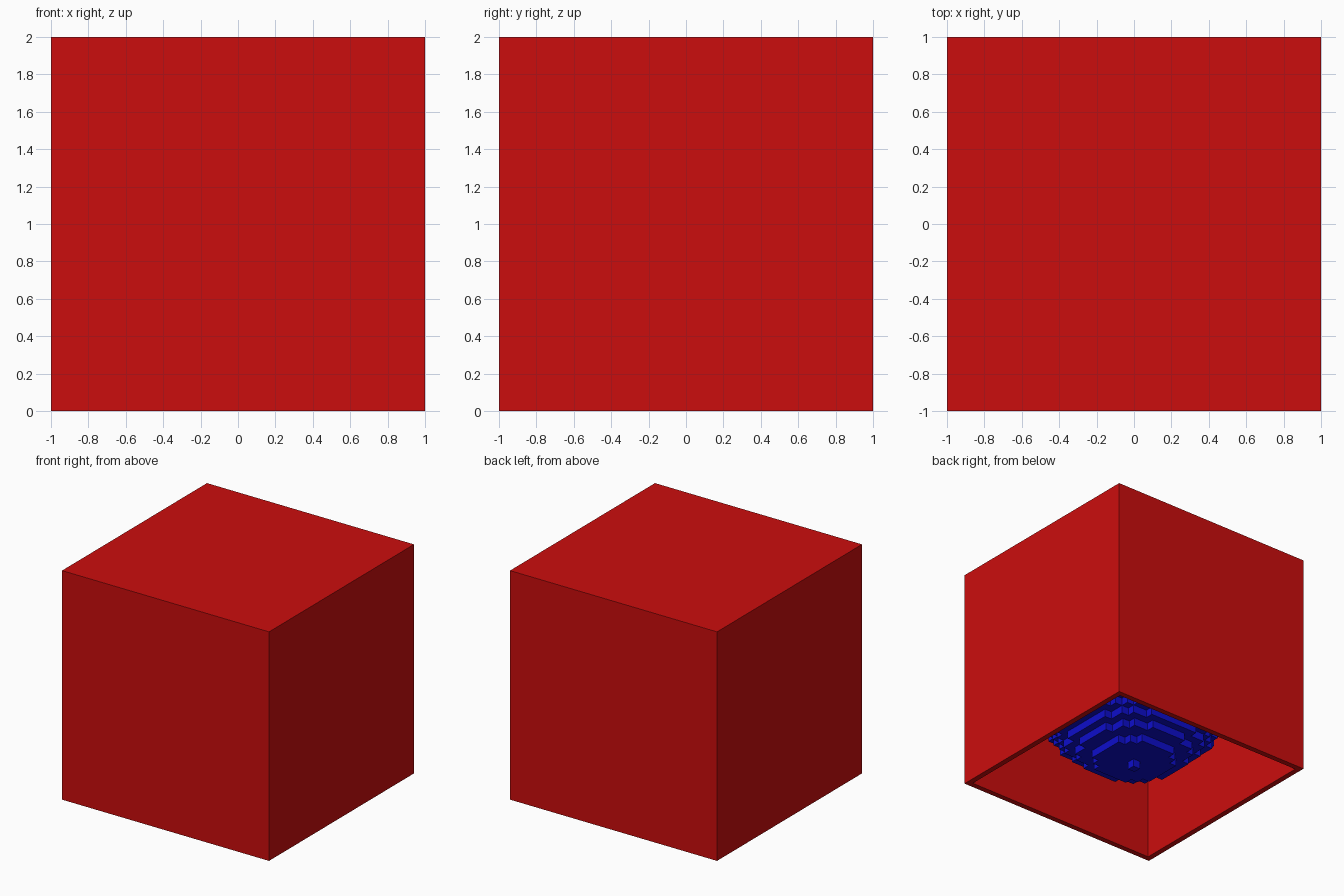
import bpy, bmesh
from mathutils import Vector, Matrix

if "Cube" in bpy.data.objects:
    bpy.data.objects.remove(bpy.data.objects["Cube"])

UNIT = 2 / 29      # one block of the grid
RADIUS = 12        # ball radius in blocks


def material(name, color):
    mat = bpy.data.materials.new(name)
    mat.diffuse_color = (*color, 1)
    mat.use_nodes = True
    mat.node_tree.nodes["Principled BSDF"].inputs["Base Color"].default_value = mat.diffuse_color
    return mat


def add_object(name, bm, mat):
    mesh = bpy.data.meshes.new(name)
    bm.to_mesh(mesh)
    bm.free()
    mesh.materials.append(mat)
    obj = bpy.data.objects.new(name, mesh)
    bpy.context.collection.objects.link(obj)
    return obj


red = material("red", (0.6, 0.004, 0.004))
blue = material("blue", (0.004, 0.004, 0.6))

# Hollow box, open underneath, walls one block thick
bm = bmesh.new()
bmesh.ops.create_cube(bm, size=2, matrix=Matrix.Translation((0, 0, 1)))
bottom = min(bm.faces, key=lambda f: f.calc_center_median().z)
bmesh.ops.inset_region(bm, faces=[bottom], thickness=UNIT)
cavity = bmesh.ops.extrude_face_region(bm, geom=[bottom])["geom"]
if bottom.is_valid:
    bmesh.ops.delete(bm, geom=[bottom], context="FACES_ONLY")
bmesh.ops.translate(bm, vec=(0, 0, 2 - UNIT),
                    verts=[v for v in cavity if isinstance(v, bmesh.types.BMVert)])
bmesh.ops.recalc_face_normals(bm, faces=bm.faces)
add_object("open_box", bm, red)

# Ball of stepped blocks: keep only faces with no neighbouring block
span = range(-RADIUS, RADIUS + 1)
blocks = {(x, y, z) for x in span for y in span for z in span
          if x * x + y * y + z * z <= RADIUS * RADIUS}
bm = bmesh.new()
for block in blocks:
    for axis in range(3):
        for side in (-1, 1):
            n = Vector((0, 0, 0))
            n[axis] = side
            center = Vector(block)
            if tuple(int(c) for c in center + n) in blocks:
                continue
            u = Vector((0, 0, 0))
            u[(axis + 1) % 3] = 1
            w = n.cross(u)
            corners = [center + (n + a * u + b * w) / 2
                       for a, b in ((-1, -1), (1, -1), (1, 1), (-1, 1))]
            bm.faces.new([bm.verts.new(c * UNIT) for c in corners])
bmesh.ops.remove_doubles(bm, verts=bm.verts, dist=UNIT / 100)
ball = add_object("block_ball", bm, blue)
ball.location.z = (RADIUS + 1.5) * UNIT
